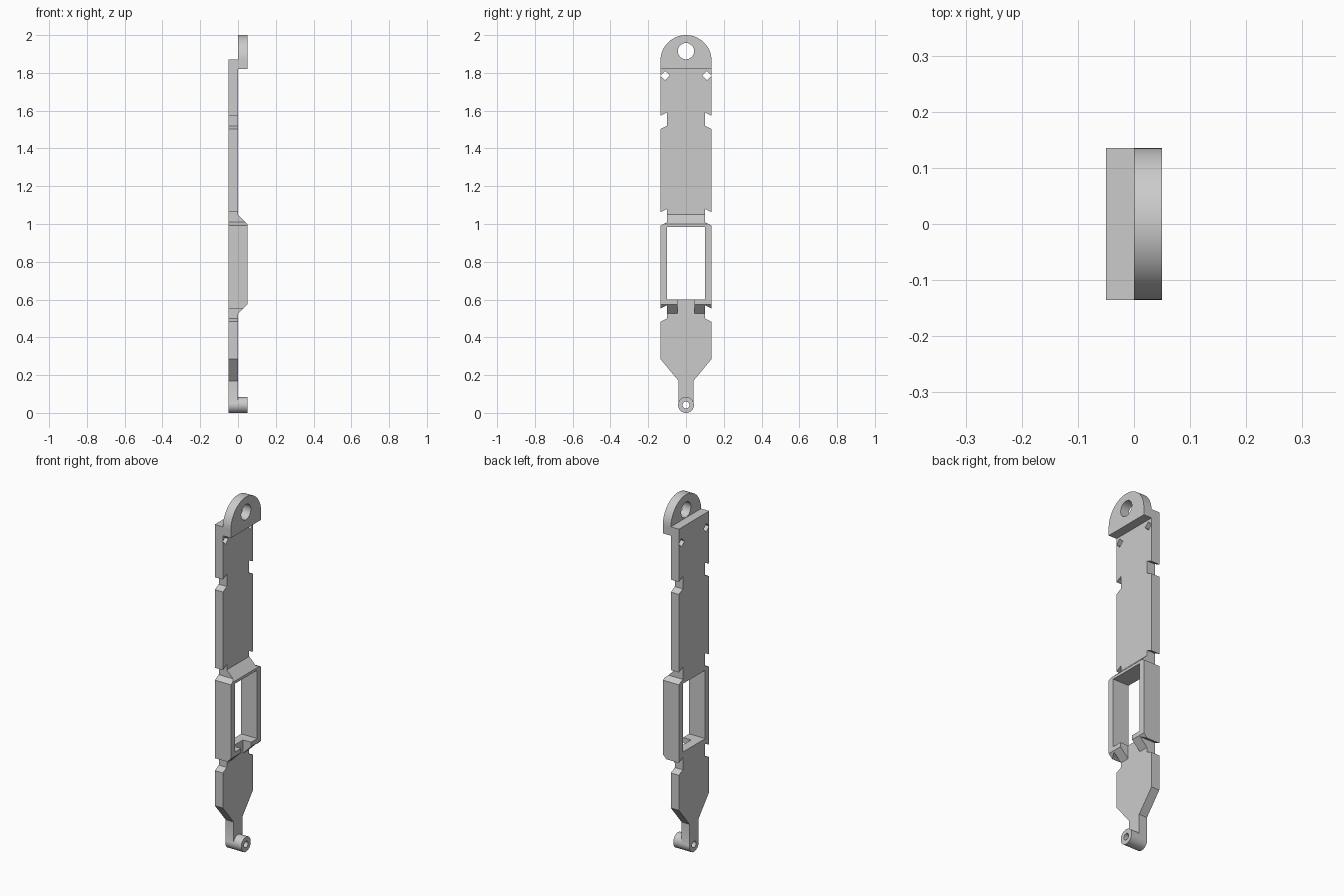
import bpy
import bmesh
from math import sin, cos, pi, radians

if "Cube" in bpy.data.objects:
    bpy.data.objects.remove(bpy.data.objects["Cube"], do_unlink=True)

grey = bpy.data.materials.new("plain grey")
grey.use_nodes = True
colour = (0.6, 0.6, 0.6, 1)
grey.diffuse_color = colour
grey.node_tree.nodes["Principled BSDF"].inputs["Base Color"].default_value = colour

HALF = 0.135      # half width of the plate
BACK, FACE, RAISED = -0.05, 0.0, 0.05


def prism(name, outline, low, high, axis="x"):
    """Extrude an outline along x (points are y, z) or along y (points are x, z)."""
    bm = bmesh.new()
    verts = [bm.verts.new((low, a, z) if axis == "x" else (a, low, z)) for a, z in outline]
    face = bm.faces.new(verts)
    moved = bmesh.ops.extrude_face_region(bm, geom=[face])["geom"]
    shift = (high - low, 0, 0) if axis == "x" else (0, high - low, 0)
    bmesh.ops.translate(bm, vec=shift, verts=[v for v in moved if isinstance(v, bmesh.types.BMVert)])
    bmesh.ops.recalc_face_normals(bm, faces=bm.faces)
    mesh = bpy.data.meshes.new(name)
    bm.to_mesh(mesh)
    bm.free()
    mesh.materials.append(grey)
    obj = bpy.data.objects.new(name, mesh)
    bpy.context.collection.objects.link(obj)
    return obj


def arc(radius, z, start=0, end=2 * pi, steps=64):
    count = steps if end - start >= 2 * pi else steps + 1
    return [(radius * cos(start + (end - start) * i / steps),
             z + radius * sin(start + (end - start) * i / steps)) for i in range(count)]


def box(y0, y1, z0, z1):
    return [(y0, z0), (y1, z0), (y1, z1), (y0, z1)]


def combine(target, tool, operation):
    """Apply a boolean and discard the tool."""
    tool.hide_render = True
    mod = target.modifiers.new("combine", "BOOLEAN")
    mod.object, mod.operation, mod.solver = tool, operation, "EXACT"
    bpy.ops.object.select_all(action="DESELECT")
    bpy.context.view_layer.objects.active = target
    target.select_set(True)
    bpy.ops.object.modifier_apply(modifier=mod.name)
    bpy.data.objects.remove(tool, do_unlink=True)


def smooth(obj):
    bpy.ops.object.select_all(action="DESELECT")
    bpy.context.view_layer.objects.active = obj
    obj.select_set(True)
    bpy.ops.object.shade_smooth_by_angle(angle=radians(30))


# Long plate with tapered lower end and narrow stem
right_edge = [(0.04, 0.042), (0.04, 0.17), (HALF, 0.285), (HALF, 1.87)]
left_edge = [(-y, z) for y, z in reversed(right_edge)]
plate = prism("plate", right_edge + left_edge, BACK, FACE)

# Raised window frame with sloped ends
frame = [(-0.03, 1.05), (FACE, 1.05), (RAISED, 1.0), (RAISED, 0.575), (FACE, 0.525), (-0.03, 0.525)]
combine(plate, prism("frame", frame, -HALF, HALF, "y"), "UNION")

# Pivot barrel at the foot
combine(plate, prism("pivot", arc(0.042, 0.042), BACK, RAISED), "UNION")
combine(plate, prism("pivot_hole", arc(0.018, 0.042), -0.1, 0.1), "DIFFERENCE")

# Window and the channel through its lower rail
combine(plate, prism("window", box(-0.1, 0.1, 0.6, 0.985), -0.1, 0.1), "DIFFERENCE")
combine(plate, prism("channel", box(-0.045, 0.045, 0.45, 0.7), FACE, 0.1), "DIFFERENCE")

# Slanted edge notches and diamond holes on both sides
for side in (-1, 1):
    for z in (0.5, 1.01, 1.52):
        notch = [(0.1, z), (0.17, z - 0.035), (0.17, z + 0.035), (0.1, z + 0.07)]
        cutter = prism("notch", [(side * y, h) for y, h in notch], -0.1, 0.1)
        combine(plate, cutter, "DIFFERENCE")
    diamond = [(side * 0.11 + y, z) for y, z in arc(0.024, 1.785, steps=4)]
    combine(plate, prism("diamond", diamond, -0.1, 0.1), "DIFFERENCE")
smooth(plate)

# Rounded hanging tab with its hole
tab = prism("hanging_tab", [(-HALF, 1.82), (HALF, 1.82)] + arc(HALF, 1.865, 0, pi), FACE, RAISED)
combine(tab, prism("tab_hole", arc(0.043, 1.915), -0.1, 0.1), "DIFFERENCE")
smooth(tab)
